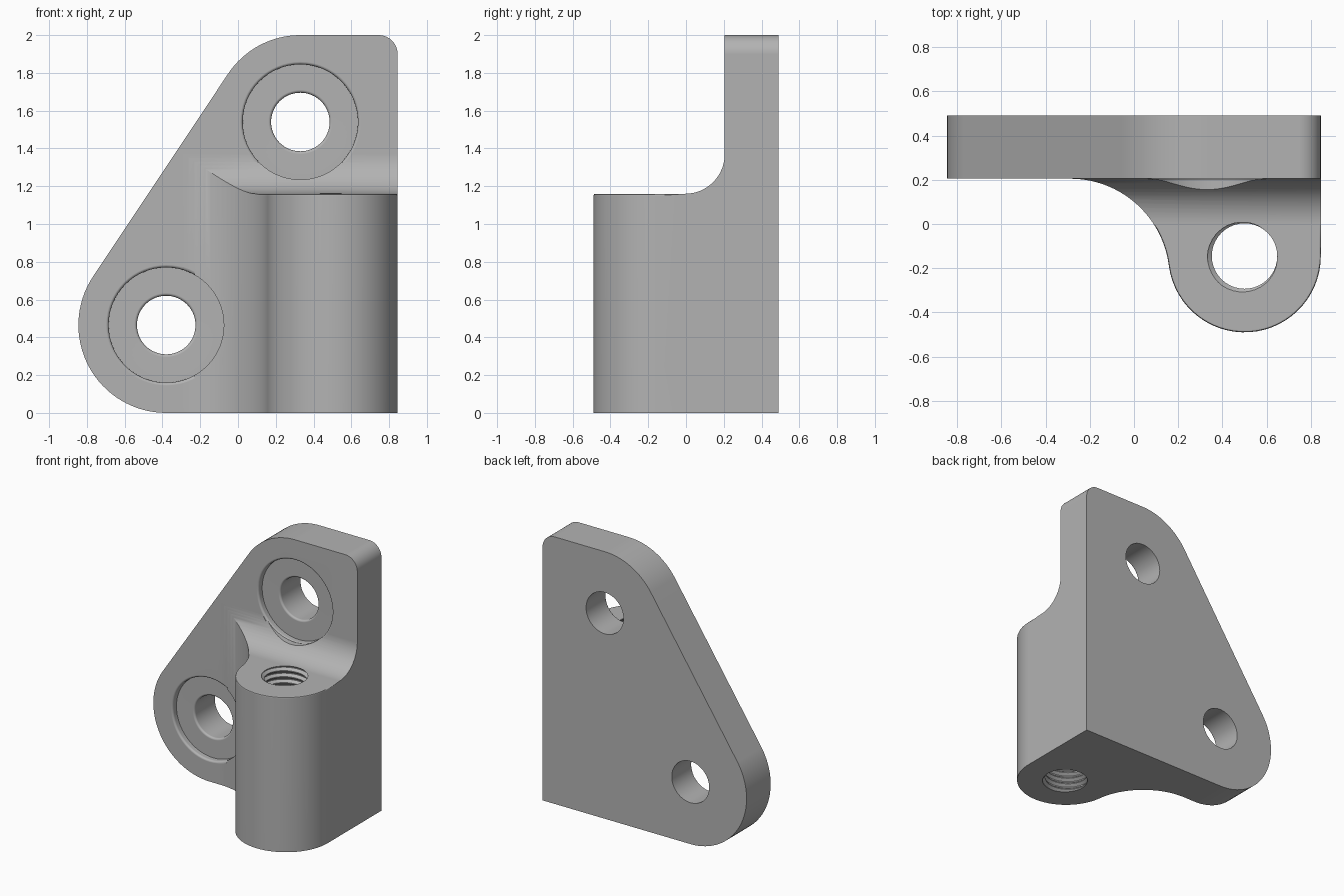
import bpy, bmesh
from math import sin, cos, pi, radians, atan2, hypot

if "Cube" in bpy.data.objects:
    bpy.data.objects.remove(bpy.data.objects["Cube"], do_unlink=True)

steel = bpy.data.materials.new("steel_grey")
steel.use_nodes = True
steel.diffuse_color = (0.45, 0.45, 0.45, 1)
steel.node_tree.nodes["Principled BSDF"].inputs["Base Color"].default_value = (0.45, 0.45, 0.45, 1)


def finish(name, bm):
    bmesh.ops.recalc_face_normals(bm, faces=bm.faces)
    mesh = bpy.data.meshes.new(name)
    bm.to_mesh(mesh)
    bm.free()
    mesh.materials.append(steel)
    obj = bpy.data.objects.new(name, mesh)
    bpy.context.collection.objects.link(obj)
    return obj


def solid(name, rings):
    """Skin a stack of closed rings and cap both ends."""
    bm = bmesh.new()
    loops = [[bm.verts.new(p) for p in ring] for ring in rings]
    n = len(loops[0])
    for a, b in zip(loops, loops[1:]):
        for i in range(n):
            j = (i + 1) % n
            bm.faces.new((a[i], a[j], b[j], b[i]))
    bm.faces.new(loops[0])
    bm.faces.new(loops[-1])
    return finish(name, bm)


def arc(cx, cy, r, start, end, steps):
    return [(cx + r * cos(a), cy + r * sin(a))
            for a in (start + (end - start) * i / steps for i in range(steps + 1))]


def activate(obj):
    bpy.ops.object.select_all(action='DESELECT')
    obj.select_set(True)
    bpy.context.view_layer.objects.active = obj


def boolean(target, tool, operation):
    activate(target)
    mod = target.modifiers.new("boolean", 'BOOLEAN')
    mod.operation, mod.solver, mod.object = operation, 'EXACT', tool
    bpy.ops.object.modifier_apply(modifier=mod.name)
    bpy.data.objects.remove(tool, do_unlink=True)


# Main dimensions
FRONT, BACK, SIDE = 0.205, 0.49, 0.845
LOW, HIGH = (-0.38, 0.465), (0.33, 1.54)      # screw hole centres (x, z)
BOSS, BOSS_R, BOSS_TOP = (0.5, -0.145), 0.345, 1.16

# Flat mounting plate with rounded corners and a slanted side
r_low, r_high, r_corner = 0.465, 0.46, 0.1
slant = atan2(HIGH[1] - LOW[1], HIGH[0] - LOW[0]) + pi / 2
outline = [(SIDE, 0)]
outline += arc(SIDE - r_corner, 2 - r_corner, r_corner, 0, pi / 2, 10)
outline += arc(*HIGH, r_high, pi / 2, slant, 16)
outline += arc(*LOW, r_low, slant, 1.5 * pi, 32)
bracket = solid("mounting_bracket", [[(x, y, z) for x, z in outline] for y in (FRONT, BACK)])

# Upright boss, blended sideways into the plate
web_r = 0.45
web_y = FRONT - web_r
web_x = BOSS[0] - ((BOSS_R + web_r) ** 2 - (BOSS[1] - web_y) ** 2) ** 0.5
touch = atan2(BOSS[1] - web_y, BOSS[0] - web_x)
blend_r = 0.21
section = [(web_x, 0.3), (SIDE, 0.3)]
section += arc(*BOSS, BOSS_R, 0, touch - pi, 30)
section += arc(web_x, web_y, web_r, touch, pi / 2, 22)[1:]
boss = solid("threaded_boss", [[(x, y, z) for x, y in section] for z in (0, BOSS_TOP + blend_r)])

# Concave blend from the boss top up to the plate
scoop = [(-0.7, BOSS_TOP)]
scoop += arc(FRONT - blend_r, BOSS_TOP + blend_r, blend_r, -pi / 2, 0, 16)
scoop += [(FRONT, 1.6), (-0.7, 1.6)]
boolean(boss, solid("blend_cutter", [[(x, y, z) for y, z in scoop] for x in (-1, 1.2)]), 'DIFFERENCE')

# Softened rim on the boss top
bm = bmesh.new()
bm.from_mesh(boss.data)
rim = [e for e in bm.edges if len(e.link_faces) == 2
       and all(abs(v.co.z - BOSS_TOP) < 0.001 for v in e.verts)
       and max(f.normal.z for f in e.link_faces) > 0.999
       and min(f.normal.z for f in e.link_faces) < 0.01]
bmesh.ops.bevel(bm, geom=rim, offset=0.01, segments=2, profile=0.5, affect='EDGES', clamp_overlap=False)
bm.to_mesh(boss.data)
bm.free()
boolean(bracket, boss, 'UNION')

# Counterbored screw holes with softened rims: (radius, depth position)
bore, seat, soft = 0.155, 0.305, 0.015
floor = FRONT + 0.045
steps = [(seat, -0.4), (seat, FRONT - 0.004), (seat + soft, FRONT - 0.004)]
steps += [(r, y) for r, y in arc(seat + soft, FRONT + soft, soft, 1.5 * pi, pi, 4)]
steps += [(seat, floor)]
steps += [(r, y) for r, y in arc(bore + soft, floor + soft, soft, 1.5 * pi, pi, 4)]
steps += [(bore, 0.7)]
for cx, cz in (LOW, HIGH):
    rings = [[(x, y, z) for x, z in arc(cx, cz, r, 0, 2 * pi, 64)[:-1]] for r, y in steps]
    boolean(bracket, solid("hole_cutter", rings), 'DIFFERENCE')

# Helical thread cutter running through the boss
pitch, sides, turns = 0.045, 40, 29
minor, major = 0.148, 0.168
form = [(0, minor), (0.15, minor), (0.5, major), (0.65, major)]
base = BOSS_TOP - pitch * 28.15
count = len(form) * turns + 1
bm = bmesh.new()
columns = []
for j in range(sides):
    angle = 2 * pi * j / sides
    column = []
    for k in range(count + (len(form) if j == 0 else 0)):
        turn, part = divmod(k, len(form))
        rise, radius = form[part]
        column.append(bm.verts.new((BOSS[0] + radius * cos(angle), BOSS[1] + radius * sin(angle),
                                    base + pitch * (turn + rise + j / sides))))
    columns.append(column)
for j, a in enumerate(columns):
    b = columns[j + 1] if j + 1 < sides else columns[0][len(form):]
    for k in range(count - 1):
        bm.faces.new((a[k], b[k], b[k + 1], a[k + 1]))
ends = [bm.verts.new((*BOSS, base)), bm.verts.new((*BOSS, base + pitch * (turns + 1)))]
for e in [e for e in bm.edges if e.is_boundary]:
    bm.faces.new((*e.verts, ends[e.verts[0].co.z > 0.5]))
boolean(bracket, finish("thread_cutter", bm), 'DIFFERENCE')

# Smooth curved walls, crisp edges and clean flat faces
activate(bracket)
bpy.ops.object.shade_smooth_by_angle(angle=radians(30))
weighted = bracket.modifiers.new("clean_normals", 'WEIGHTED_NORMAL')
weighted.keep_sharp = True
